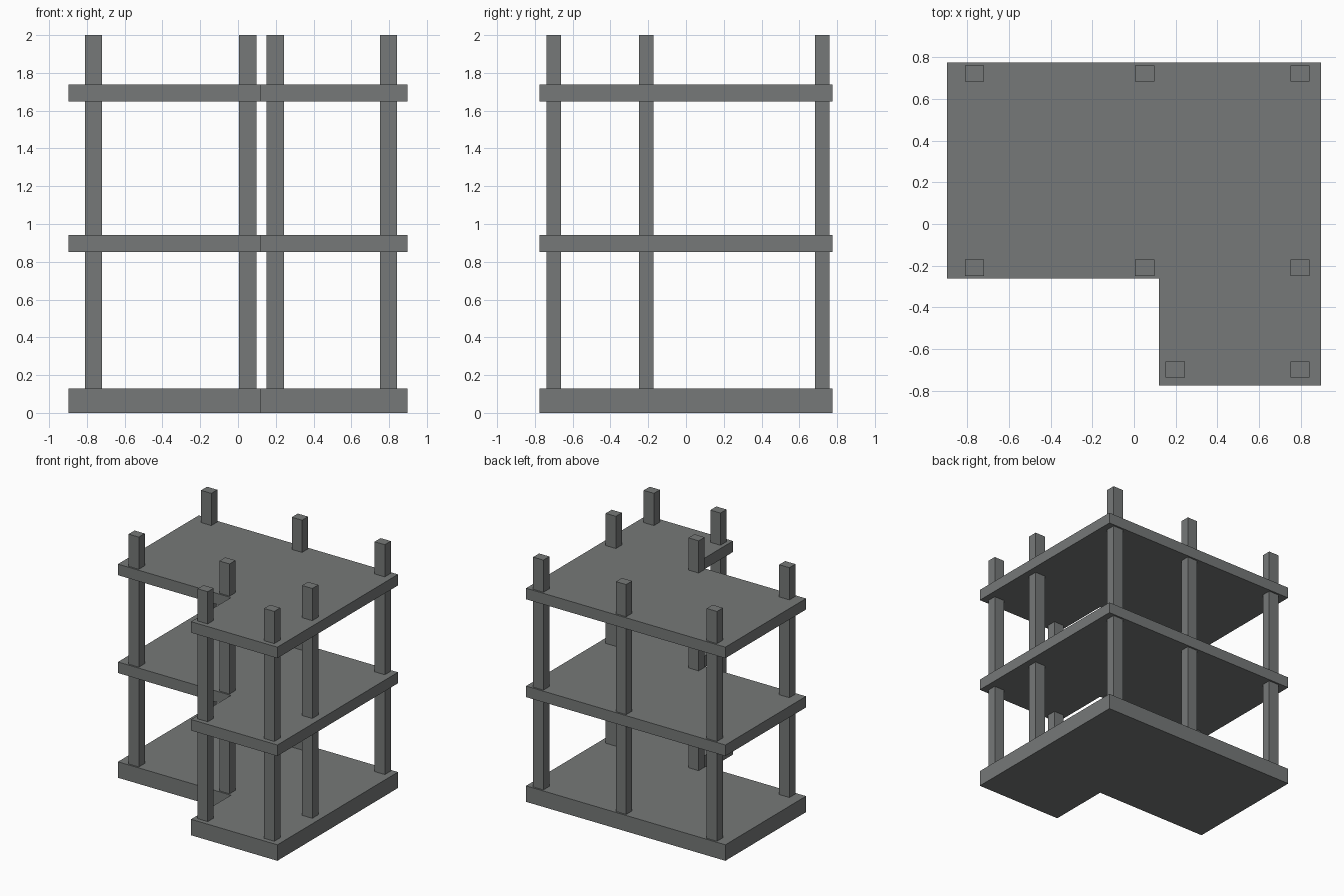
import bpy, bmesh

if "Cube" in bpy.data.objects:
    bpy.data.objects.remove(bpy.data.objects["Cube"])

concrete = bpy.data.materials.new("concrete grey")
concrete.diffuse_color = (0.18, 0.19, 0.188, 1)
concrete.use_nodes = True
concrete.node_tree.nodes["Principled BSDF"].inputs["Base Color"].default_value = concrete.diffuse_color


def prism(name, outline, z0, z1):
    """Extrude a flat outline straight up from z0 to z1."""
    bm = bmesh.new()
    face = bm.faces.new([bm.verts.new((x, y, z0)) for x, y in outline])
    top = bmesh.ops.extrude_face_region(bm, geom=[face])["geom"]
    verts = [v for v in top if isinstance(v, bmesh.types.BMVert)]
    bmesh.ops.translate(bm, verts=verts, vec=(0, 0, z1 - z0))
    bmesh.ops.recalc_face_normals(bm, faces=bm.faces)
    mesh = bpy.data.meshes.new(name)
    bm.to_mesh(mesh)
    bm.free()
    mesh.materials.append(concrete)
    obj = bpy.data.objects.new(name, mesh)
    bpy.context.collection.objects.link(obj)
    return obj


# L-shaped foundation and floor slabs
X, Y = 0.897, 0.775
L_PLAN = [(-X, Y), (-X, -0.262), (0.12, -0.262), (0.12, -Y), (X, -Y), (X, Y)]
for name, z0, z1 in (("foundation", 0, 0.13),
                     ("first_floor_slab", 0.852, 0.942),
                     ("second_floor_slab", 1.648, 1.738)):
    prism(name, L_PLAN, z0, z1)

# Columns standing on the foundation and rising through both slabs
HX, HY = 0.046, 0.0385
rows = {"back": (0.722, (-0.765, 0.052, 0.797)),
        "middle": (-0.21, (-0.765, 0.052, 0.797)),
        "front": (-0.699, (0.198, 0.797))}
for row, (y, xs) in rows.items():
    for i, x in enumerate(xs, 1):
        prism(f"{row}_column_{i}",
              [(x - HX, y - HY), (x + HX, y - HY), (x + HX, y + HY), (x - HX, y + HY)],
              0.13, 2.0)
